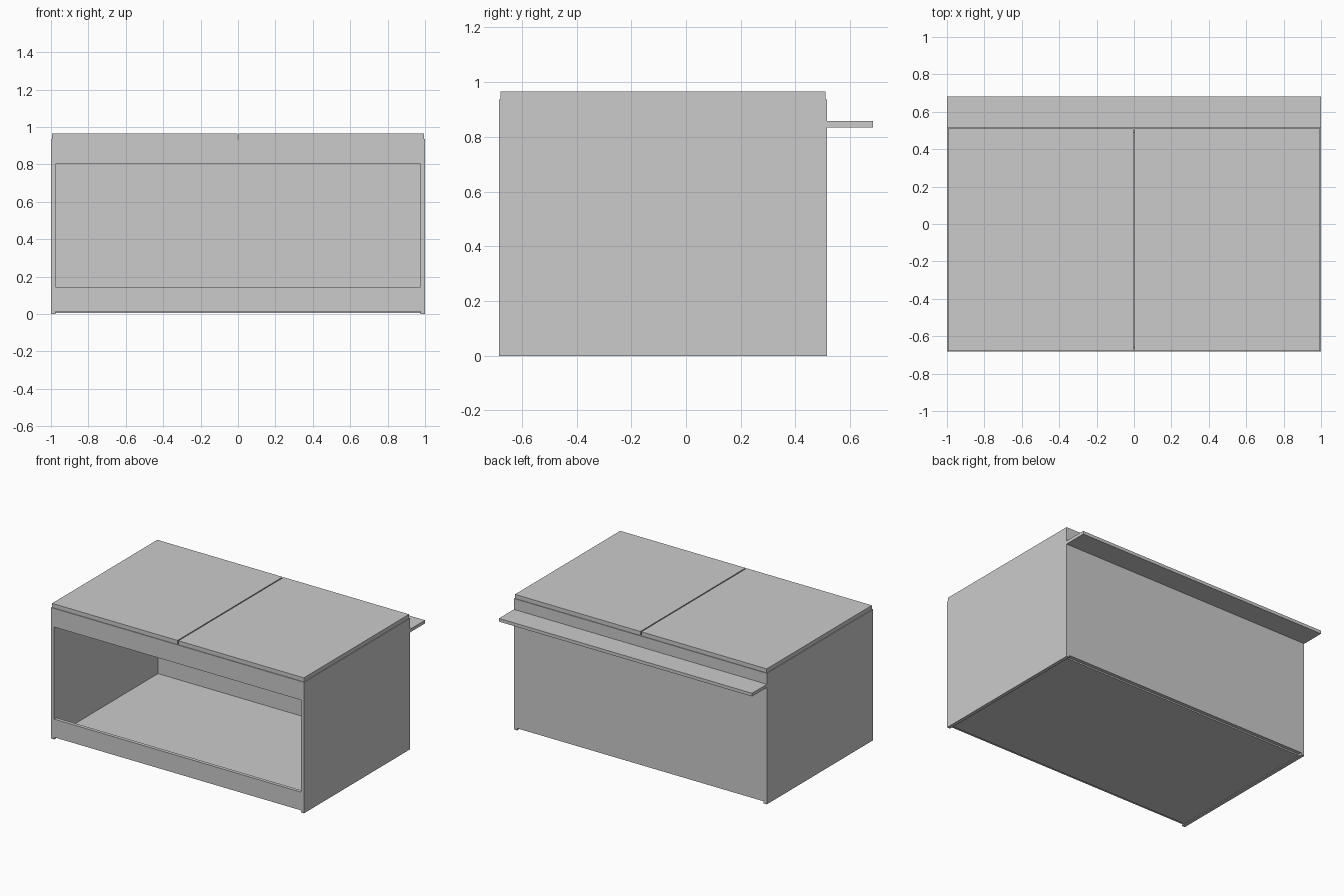
import bpy, bmesh

if "Cube" in bpy.data.objects:
    bpy.data.objects.remove(bpy.data.objects["Cube"])

def box(name, x, y, z):
    """Box from (min, max) ranges on each axis."""
    bm = bmesh.new()
    bmesh.ops.create_cube(bm, size=1.0)
    for v in bm.verts:
        v.co = [r[0] if c < 0 else r[1] for c, r in zip(v.co, (x, y, z))]
    me = bpy.data.meshes.new(name)
    bm.to_mesh(me)
    bm.free()
    ob = bpy.data.objects.new(name, me)
    bpy.context.collection.objects.link(ob)
    return ob

W, T = 1.0, 0.025                 # half width, board thickness
FRONT, BACK = -0.683, 0.515       # body depth
TOP, LOW = 0.936, 0.015           # body top, underside of the cross boards
IN = W - T
span = (-IN, IN)

# Side walls, standing on the ground, and one lid per half
for side, s in (("left", -1), ("right", 1)):
    box(side + "_wall", sorted((s * IN, s * W)), (FRONT, BACK), (0, TOP))
    box(side + "_lid", sorted((s * 0.004, s * 0.995)), (FRONT + 0.005, BACK - 0.005), (TOP, 0.965))

# Front rails above and below the opening
box("front_lower_rail", span, (FRONT, FRONT + T), (LOW, 0.145))
box("front_upper_rail", span, (FRONT, FRONT + T), (0.803, TOP))

# Back wall and floor
box("back_wall", span, (BACK - T, BACK), (LOW, TOP))
box("floor", span, (FRONT + T, BACK - T), (0.005, 0.022))

# Narrow shelf along the back
box("back_shelf", (-W, W), (BACK, 0.683), (0.835, 0.858))
